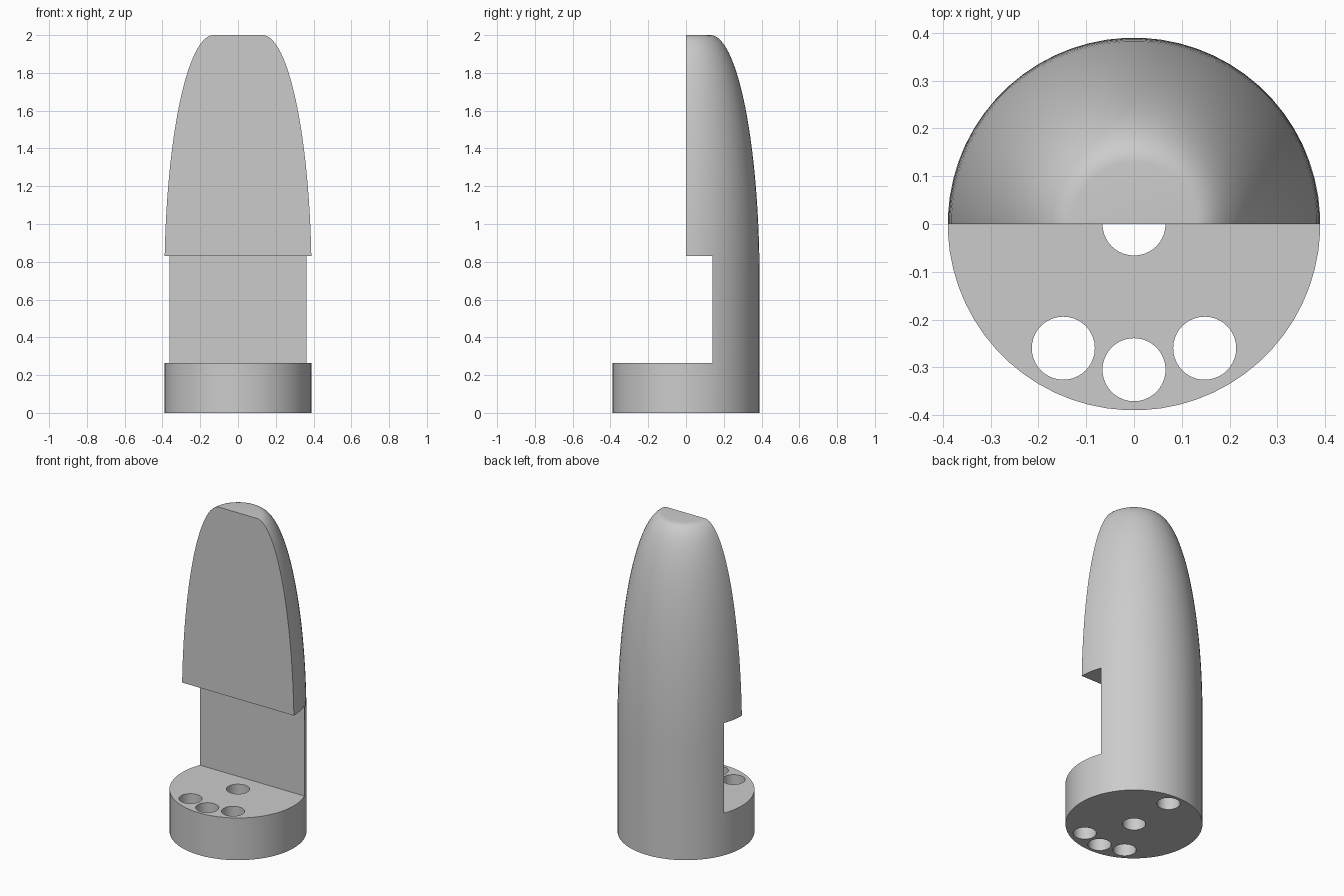
import bpy, bmesh, math
from mathutils import Matrix

if "Cube" in bpy.data.objects:
    bpy.data.objects.remove(bpy.data.objects["Cube"])

grey = bpy.data.materials.new("plain grey")
grey.use_nodes = True
colour = (0.6, 0.6, 0.6, 1)
grey.diffuse_color = colour
grey.node_tree.nodes["Principled BSDF"].inputs["Base Color"].default_value = colour

RADIUS, TIP, HEIGHT = 0.39, 0.13, 2.0
BASE_TOP, NOTCH_TOP, NOSE_START = 0.265, 0.83, 0.7
SIDES = 64


def make_object(name, bm):
    bmesh.ops.recalc_face_normals(bm, faces=bm.faces)
    mesh = bpy.data.meshes.new(name)
    bm.to_mesh(mesh)
    bm.free()
    mesh.materials.append(grey)
    obj = bpy.data.objects.new(name, mesh)
    bpy.context.collection.objects.link(obj)
    return obj


def cut(target, bm, name):
    """Subtract a closed shape from the target and discard the cutter."""
    cutter = make_object(name, bm)
    cutter.hide_render = True
    mod = target.modifiers.new(name, "BOOLEAN")
    mod.operation, mod.solver, mod.object = "DIFFERENCE", "EXACT", cutter
    bpy.context.view_layer.objects.active = target
    bpy.ops.object.modifier_apply(modifier=name)
    bpy.data.objects.remove(cutter)


# Bullet-shaped body: straight cylinder, then an elliptical nose with a flat tip.
# Corners sit half a step off the axes so the front cut never runs along an edge.
profile = [(RADIUS, 0)]
for i in range(33):
    a = math.pi / 2 * i / 32
    profile.append((TIP + (RADIUS - TIP) * math.cos(a),
                    NOSE_START + (HEIGHT - NOSE_START) * math.sin(a)))
angles = [2 * math.pi * (k + 0.5) / SIDES for k in range(SIDES)]
bm = bmesh.new()
rings = [[bm.verts.new((r * math.cos(a), r * math.sin(a), z)) for a in angles]
         for r, z in profile]
for low, high in zip(rings, rings[1:]):
    for k in range(SIDES):
        n = (k + 1) % SIDES
        bm.faces.new((low[k], low[n], high[n], high[k]))
bm.faces.new(rings[0])
bm.faces.new(rings[-1])
body = make_object("halved_bullet_body", bm)

# Cut away the front with one stepped prism: deep notch below, half the nose above
step = [(-1, BASE_TOP), (0.14, BASE_TOP), (0.14, NOTCH_TOP),
        (0, NOTCH_TOP), (0, HEIGHT + 1), (-1, HEIGHT + 1)]
bm = bmesh.new()
side = bm.faces.new([bm.verts.new((-1, y, z)) for y, z in step])
swept = bmesh.ops.extrude_face_region(bm, geom=[side], use_keep_orig=True)["geom"]
bmesh.ops.translate(bm, vec=(2, 0, 0),
                    verts=[v for v in swept if isinstance(v, bmesh.types.BMVert)])
cut(body, bm, "front_cutter")

# Round holes through the base; the rear one is blind, ending inside the wall
for x, y in ((0, 0), (0, -0.305), (-0.148, -0.26), (0.148, -0.26), (0, 0.305)):
    top = BASE_TOP + (0 if y > 0 else 0.05)
    bm = bmesh.new()
    bmesh.ops.create_cone(bm, cap_ends=True, segments=40, radius1=0.066, radius2=0.066,
                          depth=top + 0.1,
                          matrix=Matrix.Translation((x, y, (top - 0.1) / 2)))
    cut(body, bm, "hole_cutter")

# Smooth the curved surfaces and keep the cut edges crisp
bpy.ops.object.select_all(action="DESELECT")
body.select_set(True)
bpy.context.view_layer.objects.active = body
bpy.ops.object.shade_smooth_by_angle(angle=math.radians(30))
